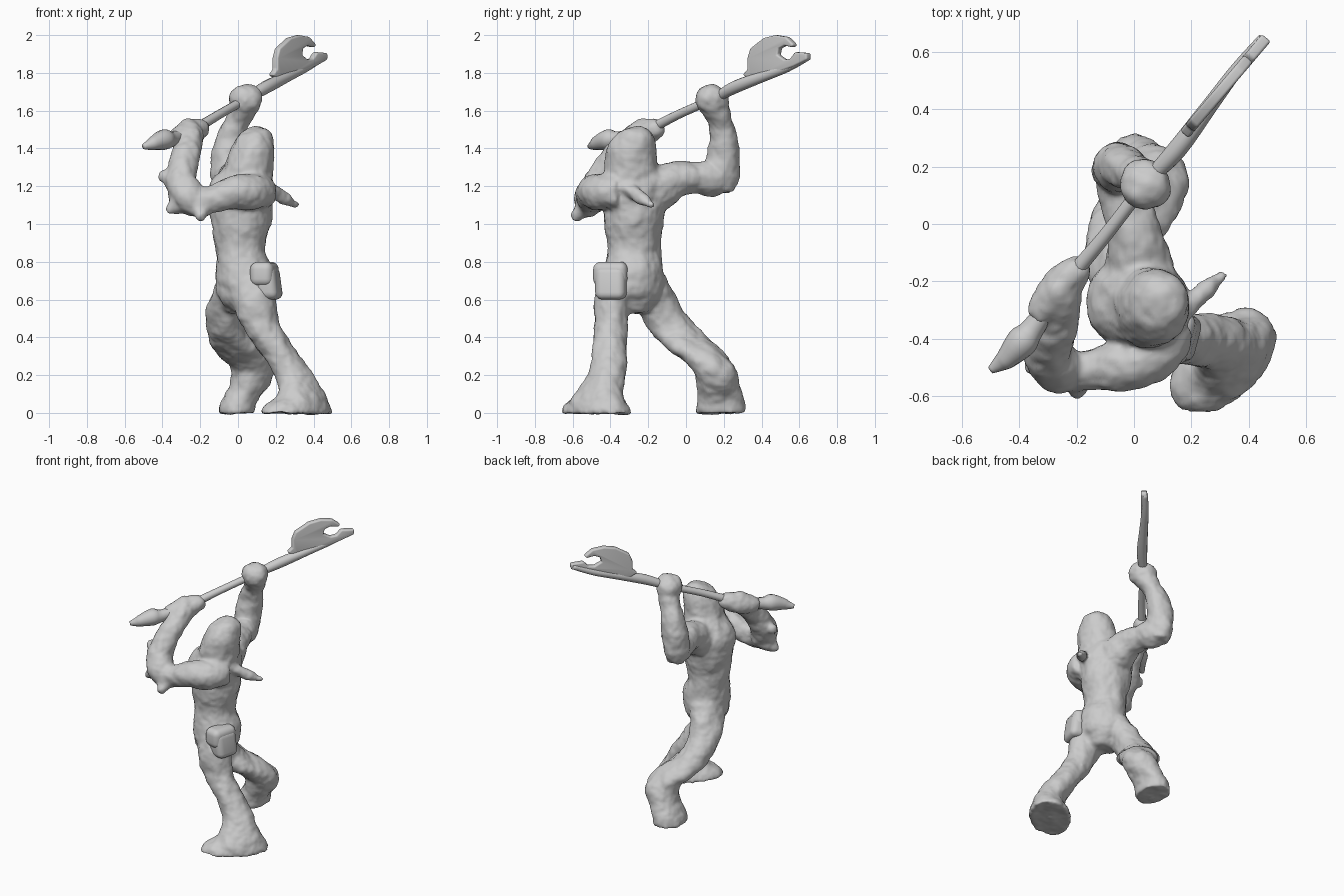
import bpy, bmesh, math
from mathutils import Vector, Matrix


def spline(rows, steps=4):
    """Catmull-Rom through rows of numbers."""
    rows = [list(r) for r in rows]
    out = []
    for i in range(len(rows) - 1):
        p0, p1 = rows[max(i - 1, 0)], rows[i]
        p2, p3 = rows[i + 1], rows[min(i + 2, len(rows) - 1)]
        for k in range(steps):
            t = k / steps
            out.append([0.5 * (2 * b + (c - a) * t + (2 * a - 5 * b + 4 * c - d) * t * t
                               + (3 * b - a - 3 * c + d) * t ** 3)
                        for a, b, c, d in zip(p0, p1, p2, p3)])
    return out + [rows[-1]]


def skin(bm, rings):
    """Bridge rings of points and cap both ends."""
    vs = [[bm.verts.new(p) for p in r] for r in rings]
    n = len(vs[0])
    for a, b in zip(vs, vs[1:]):
        for j in range(n):
            bm.faces.new((a[j], a[(j + 1) % n], b[(j + 1) % n], b[j]))
    bm.faces.new(vs[0][::-1])
    bm.faces.new(vs[-1])


def stack(bm, rows, n=24):
    """Horizontal elliptical slices: z, x, y, rx, ry, turn."""
    rings = []
    for z, x, y, rx, ry, turn in spline([tuple(r) + (0,) * (6 - len(r)) for r in rows]):
        c, s = math.cos(turn), math.sin(turn)
        ring = []
        for j in range(n):
            u, v = rx * math.cos(j * math.tau / n), ry * math.sin(j * math.tau / n)
            ring.append((x + u * c - v * s, y + u * s + v * c, z))
        rings.append(ring)
    skin(bm, rings)


def limb(bm, rows, n=16):
    """Round tube along a path: x, y, z, radius."""
    pts = spline(rows)
    pos = [Vector(p[:3]) for p in pts]
    rings, side = [], None
    for i, p in enumerate(pts):
        t = (pos[min(i + 1, len(pos) - 1)] - pos[max(i - 1, 0)]).normalized()
        if side is None:
            side = t.orthogonal()
        side = (side - t * side.dot(t)).normalized()
        up = t.cross(side)
        rings.append([pos[i] + p[3] * (side * math.cos(j * math.tau / n)
                                       + up * math.sin(j * math.tau / n)) for j in range(n)])
    skin(bm, rings)


def ball(bm, centre, size):
    g = bmesh.ops.create_uvsphere(bm, u_segments=20, v_segments=12, radius=1)
    for v in g["verts"]:
        v.co = Vector(centre) + Vector(a * b for a, b in zip(v.co, size))


def finish(name, bm):
    bmesh.ops.recalc_face_normals(bm, faces=bm.faces)
    me = bpy.data.meshes.new(name)
    bm.to_mesh(me)
    bm.free()
    me.shade_smooth()
    ob = bpy.data.objects.new(name, me)
    bpy.context.collection.objects.link(ob)
    return ob


# Figure: all body parts fused into one sculpted skin
bm = bmesh.new()
# torso and hips
stack(bm, [(.53, .02, -.27, .07, .07), (.59, .025, -.28, .12, .13), (.67, .035, -.285, .15, .16),
           (.78, .03, -.28, .145, .155), (.83, .02, -.28, .132, .142), (.9, .012, -.275, .135, .14),
           (1.0, .015, -.275, .155, .155), (1.1, .01, -.27, .17, .165), (1.18, .01, -.27, .175, .165),
           (1.27, .03, -.27, .135, .145), (1.34, .05, -.27, .08, .1)])
# head with long hair
stack(bm, [(1.14, .04, -.29, .14, .14), (1.3, .055, -.29, .13, .14), (1.4, .08, -.285, .11, .13),
           (1.46, .09, -.275, .095, .105), (1.495, .095, -.27, .06, .07), (1.51, .095, -.27, .02, .02)])
# front leg with wide boot
stack(bm, [(0, .31, -.48, .225, .135, .785), (.04, .315, -.48, .2, .125, .785),
           (.1, .335, -.46, .14, .1, .785), (.2, .295, -.42, .1, .1, .785), (.3, .23, -.405, .1, .09),
           (.4, .155, -.4, .1, .09), (.5, .105, -.395, .105, .09), (.6, .085, -.385, .115, .1),
           (.72, .07, -.35, .1, .1)])
# rear leg
stack(bm, [(0, -.005, .185, .1, .13), (.06, .005, .185, .095, .125), (.15, .06, .17, .105, .11),
           (.24, .075, .145, .115, .115), (.34, 0, .04, .13, .14), (.44, -.065, -.06, .1, .13),
           (.55, -.065, -.14, .1, .12), (.65, -.03, -.2, .1, .13), (.74, 0, -.24, .1, .12)])
# rear arm raised
limb(bm, [(.02, -.24, 1.16, .14), (.015, -.13, 1.2, .118), (.005, -.05, 1.235, .096),
          (-.02, .05, 1.245, .085), (-.045, .15, 1.235, .085), (-.055, .22, 1.23, .06)])
limb(bm, [(-.05, .19, 1.17, .06), (-.06, .195, 1.27, .085), (-.045, .2, 1.42, .08),
          (-.01, .185, 1.53, .065), (.03, .15, 1.62, .07)])
ball(bm, (.04, .135, 1.66), (.088, .09, .082))
# front arm across the chest
limb(bm, [(.12, -.35, 1.17, .09), (.08, -.45, 1.17, .092), (-.03, -.49, 1.165, .09),
          (-.13, -.505, 1.13, .075), (-.22, -.52, 1.11, .07)])
limb(bm, [(-.19, -.525, 1.08, .05), (-.25, -.505, 1.13, .085), (-.3, -.455, 1.22, .085),
          (-.285, -.39, 1.33, .075), (-.26, -.3, 1.43, .07), (-.25, -.23, 1.485, .07)])
limb(bm, [(-.34, -.325, 1.45, .04), (-.3, -.28, 1.462, .062), (-.25, -.22, 1.483, .072),
          (-.2, -.16, 1.505, .05), (-.18, -.135, 1.515, .03)])
# ragged cuff points
for base, tip in (((-.19, -.52, 1.1), (-.2, -.605, 1.025)), ((-.28, -.48, 1.13), (-.38, -.5, 1.06)),
                  ((-.31, -.45, 1.24), (-.41, -.41, 1.255))):
    limb(bm, [base + (.07,), tip + (.022,)])
# loose braid
limb(bm, [(.13, -.35, 1.21, .04), (.2, -.28, 1.17, .035), (.26, -.22, 1.125, .028), (.315, -.17, 1.095, .016)])

figure = finish("figure", bm)
m = figure.modifiers.new("fuse", 'REMESH')
m.mode, m.voxel_size, m.use_smooth_shade = 'VOXEL', .012, True
m = figure.modifiers.new("soften", 'SMOOTH')
m.factor, m.iterations = .5, 8
folds = bpy.data.textures.new("folds", 'CLOUDS')
folds.noise_scale = .09
m = figure.modifiers.new("folds", 'DISPLACE')
m.texture, m.strength, m.mid_level = folds, .025, .42

# Hip pouch with flap, turned to follow the hip
turn = Matrix.Rotation(math.radians(-15), 3, 'Z')
for name, c, s in (("pouch", (.145, -.395, .69), (.12, .165, .18)),
                   ("pouch_flap", (.14, -.395, .735), (.125, .185, .13))):
    bm = bmesh.new()
    bmesh.ops.create_cube(bm, size=1)
    for v in bm.verts:
        v.co = Vector(c) + turn @ Vector(a * b for a, b in zip(v.co, s))
        if v.co.z < .65:
            v.co.x += .025
    bmesh.ops.bevel(bm, geom=bm.edges[:], offset=.04, segments=5, profile=.5, affect='EDGES')
    finish(name, bm)

# Axe shaft and pommel
bm = bmesh.new()
limb(bm, [(-.5, -.51, 1.41, .014), (-.465, -.485, 1.42, .03), (-.44, -.465, 1.43, .04),
          (-.39, -.41, 1.447, .055), (-.35, -.36, 1.45, .04), (-.25, -.22, 1.49, .03),
          (-.1, -.04, 1.58, .024), (.04, .14, 1.66, .025), (.15, .26, 1.725, .034),
          (.27, .42, 1.785, .028), (.36, .54, 1.83, .024), (.45, .645, 1.885, .02)], 12)
finish("axe_shaft", bm)

# Axe blade: crescent outline (y, z) in the upright plane of the shaft
outline = [(.31, 1.79), (.335, 1.82), (.335, 1.88), (.35, 1.93), (.42, 1.985), (.48, 2.0), (.54, 1.99),
           (.58, 1.95), (.57, 1.935), (.53, 1.945), (.5, 1.93), (.493, 1.895), (.53, 1.87), (.56, 1.875),
           (.585, 1.91), (.65, 1.905), (.65, 1.87), (.58, 1.835), (.5, 1.805), (.42, 1.77), (.36, 1.755)]
half = Vector((1, -.85, 0)).normalized() * .02
bm = bmesh.new()
skin(bm, [[Vector((.19 + .85 * (y - .33), y, z)) + half * k for y, z in outline] for k in (-1, 1)])
blade = finish("axe_blade", bm)
m = blade.modifiers.new("soft_edge", 'BEVEL')
m.width, m.segments = .012, 4
